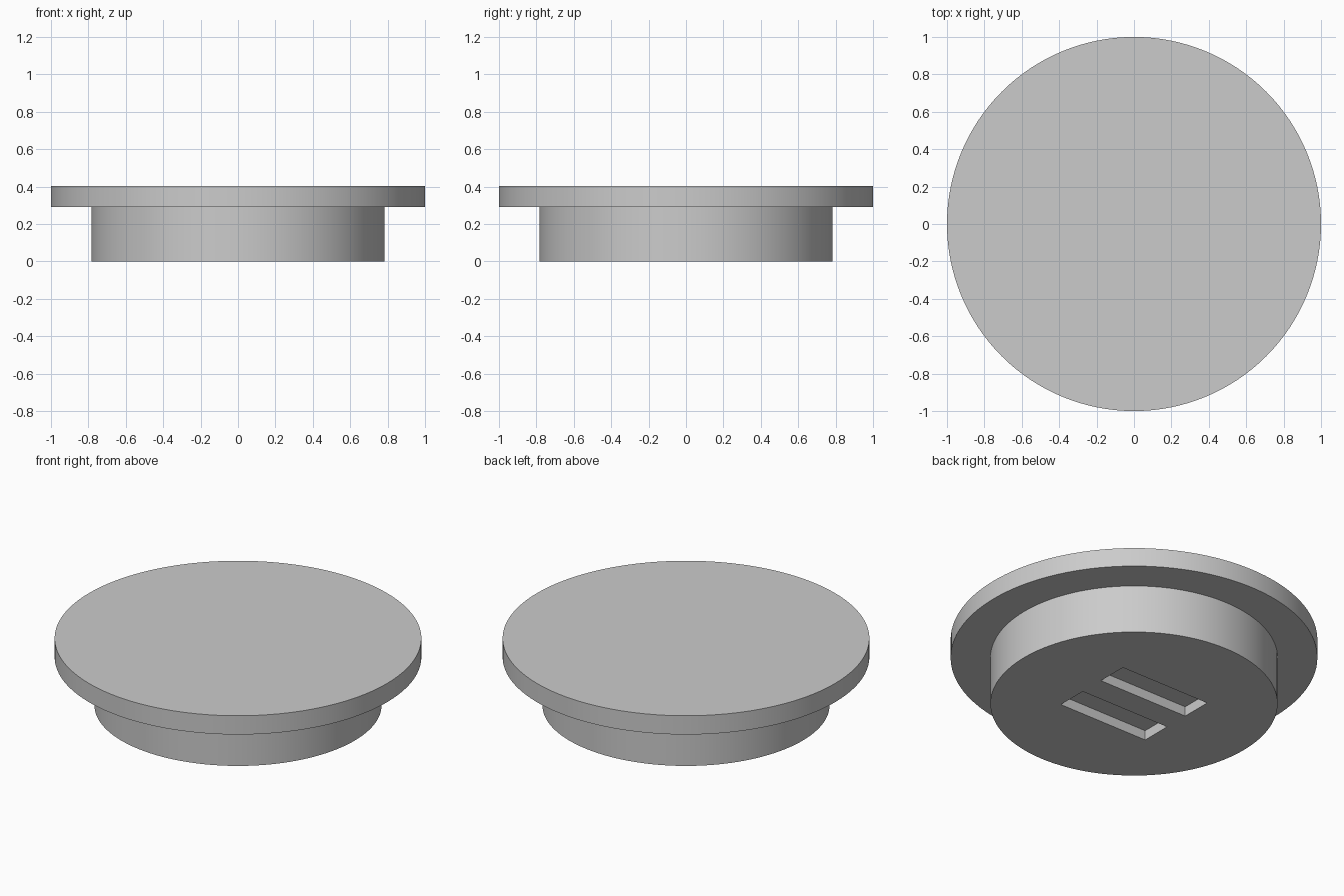
import bpy, bmesh, math
from mathutils import Matrix

if "Cube" in bpy.data.objects:
    bpy.data.objects.remove(bpy.data.objects["Cube"])

SEGMENTS = 128
PLUG_RADIUS, RIM_RADIUS = 0.783, 1.0
RIM_BOTTOM, TOP = 0.29, 0.403
SLOT_LENGTH, SLOT_WIDTH, SLOT_DEPTH, SLOT_Y = 0.6, 0.186, 0.058, 0.17

grey = bpy.data.materials.new("plain_grey")
grey.use_nodes = True
colour = (0.6, 0.6, 0.6, 1)
grey.diffuse_color = colour
grey.node_tree.nodes["Principled BSDF"].inputs["Base Color"].default_value = colour


def make_object(name, bm):
    bmesh.ops.recalc_face_normals(bm, faces=bm.faces)
    mesh = bpy.data.meshes.new(name)
    bm.to_mesh(mesh)
    bm.free()
    mesh.materials.append(grey)
    obj = bpy.data.objects.new(name, mesh)
    bpy.context.collection.objects.link(obj)
    return obj


# Stepped cap: one disc extruded into the plug, the ledge and the rim
bm = bmesh.new()
bmesh.ops.create_circle(bm, cap_ends=True, segments=SEGMENTS, radius=PLUG_RADIUS)
edges = bm.edges[:]
for radius_scale, rise in ((1, RIM_BOTTOM), (RIM_RADIUS / PLUG_RADIUS, 0), (1, TOP - RIM_BOTTOM)):
    new = bmesh.ops.extrude_edge_only(bm, edges=edges)["geom"]
    verts = [g for g in new if isinstance(g, bmesh.types.BMVert)]
    edges = [g for g in new if isinstance(g, bmesh.types.BMEdge)]
    bmesh.ops.scale(bm, vec=(radius_scale, radius_scale, 1), verts=verts)
    bmesh.ops.translate(bm, vec=(0, 0, rise), verts=verts)
bmesh.ops.contextual_create(bm, geom=edges)
cap = make_object("stepped_cap", bm)

# Two shallow parallel slots sunk into the underside
bm = bmesh.new()
for side in (-1, 1):
    place = Matrix.Translation((0, side * SLOT_Y, 0))
    size = Matrix.Diagonal((SLOT_LENGTH, SLOT_WIDTH, SLOT_DEPTH * 2, 1))
    bmesh.ops.create_cube(bm, size=1, matrix=place @ size)
cutter = make_object("slot_cutter", bm)

bpy.context.view_layer.objects.active = cap
cap.select_set(True)
cut = cap.modifiers.new("slots", "BOOLEAN")
cut.operation = "DIFFERENCE"
cut.solver = "EXACT"
cut.object = cutter
bpy.ops.object.modifier_apply(modifier=cut.name)
bpy.data.objects.remove(cutter)

# Smooth round walls, crisp rims
bpy.ops.object.shade_smooth_by_angle(angle=math.radians(30))
